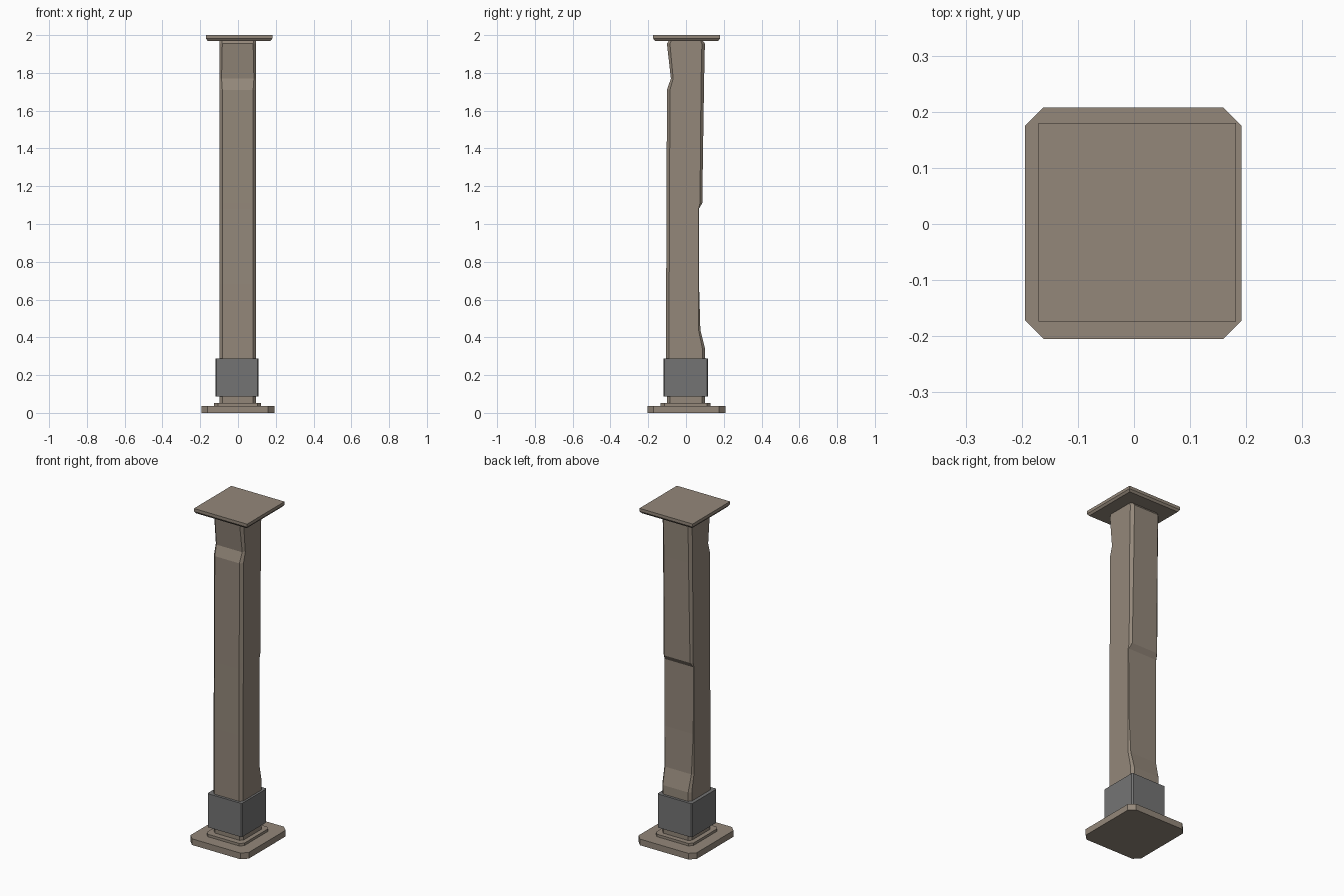
import bpy, bmesh

if "Cube" in bpy.data.objects:
    bpy.data.objects.remove(bpy.data.objects["Cube"])


def material(name, rgb):
    m = bpy.data.materials.new(name)
    m.diffuse_color = (*rgb, 1)
    m.use_nodes = True
    m.node_tree.nodes["Principled BSDF"].inputs["Base Color"].default_value = m.diffuse_color
    return m


stone = material("weathered_brown", (0.295, 0.245, 0.195))
metal = material("dark_grey_metal", (0.175, 0.175, 0.175))


def ring(x0, x1, y0, y1, cf, cb):
    """Chamfered rectangle: cf / cb are the front and back corner cuts."""
    return [(x0 + cf, y0), (x1 - cf, y0), (x1, y0 + cf), (x1, y1 - cb),
            (x1 - cb, y1), (x0 + cb, y1), (x0, y1 - cb), (x0, y0 + cf)]


def loft(name, levels, mat):
    """Join (z, ring) levels into a closed flat-shaded solid."""
    bm = bmesh.new()
    loops = [[bm.verts.new((x, y, z)) for x, y in pts] for z, pts in levels]
    for a, b in zip(loops, loops[1:]):
        for i in range(len(a)):
            j = (i + 1) % len(a)
            bm.faces.new((a[i], a[j], b[j], b[i]))
    bm.faces.new(loops[0][::-1])
    bm.faces.new(loops[-1])
    bmesh.ops.recalc_face_normals(bm, faces=bm.faces)
    me = bpy.data.meshes.new(name)
    bm.to_mesh(me)
    bm.free()
    me.materials.append(mat)
    ob = bpy.data.objects.new(name, me)
    bpy.context.collection.objects.link(ob)
    return ob


def slab(name, z0, z1, box, c, mat):
    return loft(name, [(z, ring(*box, c, c)) for z in (z0, z1)], mat)


# stepped foot
slab("base_plate", 0, 0.037, (-0.194, 0.192, -0.205, 0.208), 0.033, stone)
slab("base_step", 0.037, 0.052, (-0.126, 0.122, -0.134, 0.130), 0.02, stone)

# worn shaft: z, front y, back y, front chamfer, back chamfer
worn = [
    (0.05, -0.100, 0.100, 0.016, 0.016),
    (0.285, -0.105, 0.102, 0.016, 0.016),
    (0.34, -0.105, 0.101, 0.016, 0.014),
    (0.44, -0.105, 0.076, 0.016, 0.010),
    (0.68, -0.105, 0.069, 0.016, 0.003),
    (1.08, -0.103, 0.068, 0.016, 0.002),
    (1.11, -0.103, 0.086, 0.016, 0.012),
    (1.71, -0.101, 0.095, 0.016, 0.016),
    (1.77, -0.080, 0.096, 0.012, 0.016),
    (1.955, -0.101, 0.100, 0.016, 0.016),
    (1.972, -0.089, 0.088, 0.012, 0.012),
]
loft("shaft", [(z, ring(-0.099, 0.096, f, b, cf, cb))
               for z, f, b, cf, cb in worn], stone)

# metal collar
slab("collar", 0.086, 0.287, (-0.120, 0.109, -0.120, 0.117), 0.006, metal)

# cap plate with bevelled underside
cap = []
for z, inset in ((1.97, 0.009), (1.982, 0), (2.0, 0)):
    cap.append((z, [(-0.17 + inset, -0.174 + inset), (0.182 - inset, -0.174 + inset),
                    (0.182 - inset, 0.180 - inset), (-0.17 + inset, 0.180 - inset)]))
loft("cap_plate", cap, stone)
